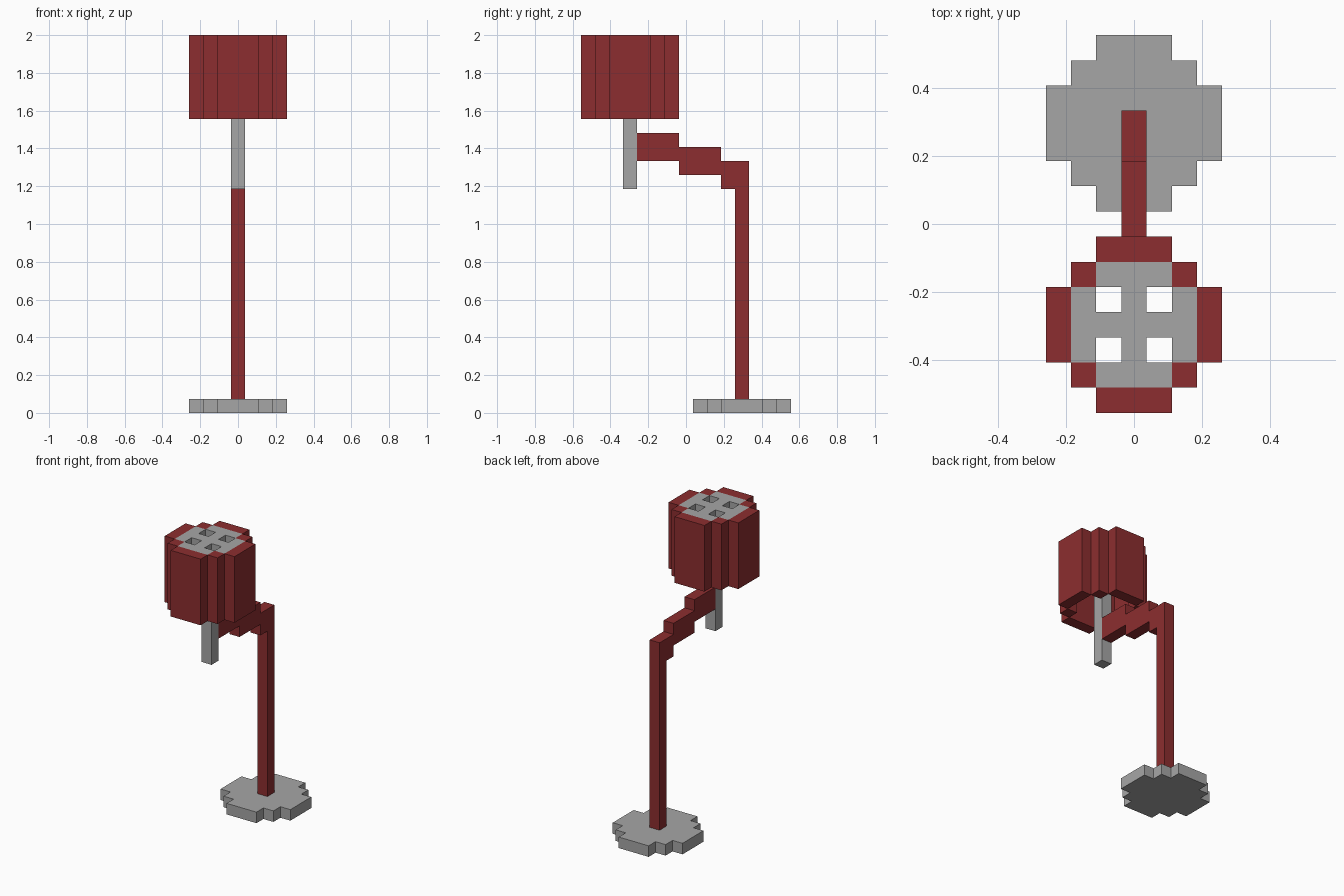
import bpy
import bmesh

if "Cube" in bpy.data.objects:
    bpy.data.objects.remove(bpy.data.objects["Cube"], do_unlink=True)

U = 2 / 27  # one block


def material(name, rgb):
    m = bpy.data.materials.new(name)
    m.use_nodes = True
    m.diffuse_color = (*rgb, 1)
    m.node_tree.nodes["Principled BSDF"].inputs["Base Color"].default_value = (*rgb, 1)
    return m


RED = material("dark red", (0.262, 0.027, 0.029))
GREY = material("light grey", (0.38, 0.38, 0.38))


def finish(name, bm, mat):
    mesh = bpy.data.meshes.new(name)
    bm.to_mesh(mesh)
    bm.free()
    mesh.materials.append(mat)
    obj = bpy.data.objects.new(name, mesh)
    bpy.context.collection.objects.link(obj)
    return obj


def block_prism(name, rows, yc, z0, z1, mat):
    """Extrude a plan drawn with # cells from z0 to z1, centred on (0, yc), in blocks."""
    n = len(rows)
    cells = {(i, j) for j, row in enumerate(rows) for i, c in enumerate(row) if c == "#"}
    bm = bmesh.new()
    verts = {}

    def v(i, j, z):
        if (i, j, z) not in verts:
            verts[i, j, z] = bm.verts.new(((i - n / 2) * U, (j - n / 2 + yc) * U, z * U))
        return verts[i, j, z]

    for i, j in sorted(cells):
        ring = [(i, j), (i + 1, j), (i + 1, j + 1), (i, j + 1)]
        bm.faces.new([v(*p, z1) for p in ring])
        bm.faces.new([v(*p, z0) for p in reversed(ring)])
        # walls only where the neighbouring cell is empty
        for k, (di, dj) in enumerate([(0, -1), (1, 0), (0, 1), (-1, 0)]):
            if (i + di, j + dj) not in cells:
                a, b = ring[k], ring[(k + 1) % 4]
                bm.faces.new([v(*a, z0), v(*b, z0), v(*b, z1), v(*a, z1)])
    return finish(name, bm, mat)


def side_profile(name, points, width, mat):
    """Extrude a (y, z) outline across x."""
    bm = bmesh.new()
    face = bm.faces.new([bm.verts.new((-width / 2 * U, y * U, z * U)) for y, z in points])
    new = bmesh.ops.extrude_face_region(bm, geom=[face])["geom"]
    bmesh.ops.translate(bm, vec=(width * U, 0, 0),
                        verts=[g for g in new if isinstance(g, bmesh.types.BMVert)])
    bmesh.ops.recalc_face_normals(bm, faces=bm.faces)
    return finish(name, bm, mat)


# Stepped round foot
block_prism("base", ["..###..", ".#####.", "#######", "#######",
                     "#######", ".#####.", "..###.."], 4, 0, 1, GREY)

# Upright post with the stair-stepped arm reaching forward
side_profile("post_and_arm", [
    (3.5, 1), (4.5, 1), (4.5, 18), (2.5, 18), (2.5, 19), (-0.5, 19), (-0.5, 20),
    (-3.5, 20), (-3.5, 18), (-0.5, 18), (-0.5, 17), (2.5, 17), (2.5, 16), (3.5, 16)], 1, RED)

# Stem hanging through the middle of the shade
block_prism("stem", ["#"], -4, 16, 26, GREY)

# Open shade wall
block_prism("shade", ["..###..", ".#...#.", "#.....#", "#.....#",
                      "#.....#", ".#...#.", "..###.."], -4, 21, 27, RED)

# Top plate with four vent holes
block_prism("shade_top", [".###.", "#.#.#", "#####", "#.#.#", ".###."], -4, 26, 27, GREY)
